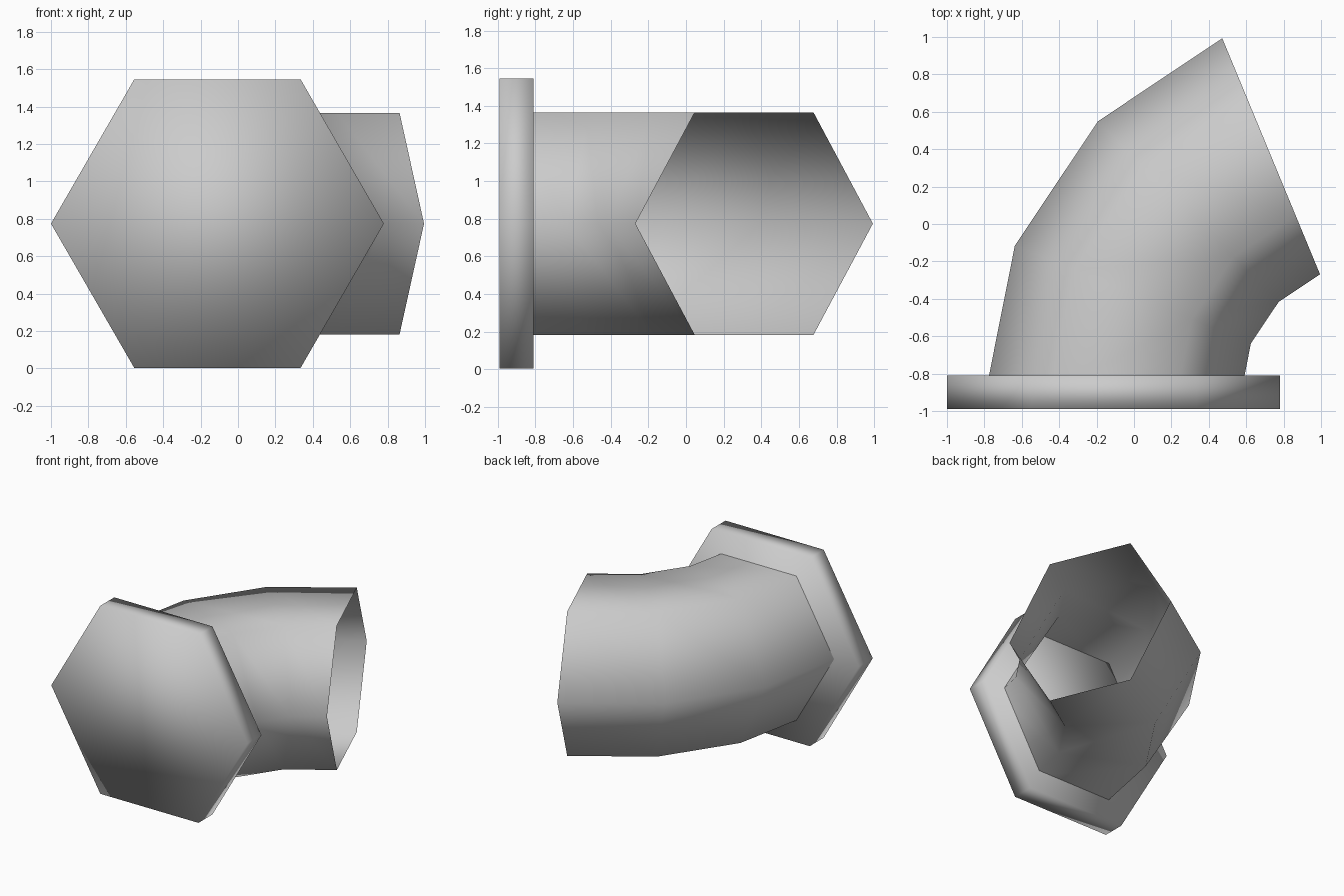
import bpy
import bmesh
from math import sin, cos, pi, radians
from mathutils import Vector

cube = bpy.data.objects.get("Cube")
if cube:
    bpy.data.objects.remove(cube, do_unlink=True)

SIDES = 6
CENTRE = Vector((-0.11, -0.90, 0.774))   # middle of the flange, start of the pipe
PIPE_RADIUS = 0.683
BEND_RADIUS = 1.366
FLANGE_RADIUS = 0.89
FLANGE_HALF = 0.09

grey = bpy.data.materials.new("plain grey")
grey.use_nodes = True
grey.diffuse_color = (0.6, 0.6, 0.6, 1)
grey.node_tree.nodes["Principled BSDF"].inputs["Base Color"].default_value = (0.6, 0.6, 0.6, 1)


def ring(centre, across, radius):
    """Hexagon spanned by a horizontal direction and the vertical."""
    up = Vector((0, 0, 1))
    angles = [2 * pi * i / SIDES for i in range(SIDES)]
    return [centre + radius * (across * cos(t) + up * sin(t)) for t in angles]


def loft(name, rings, capped):
    """Join successive hexagons with quads, optionally closing both ends."""
    bm = bmesh.new()
    loops = [[bm.verts.new(p) for p in r] for r in rings]
    for a, b in zip(loops, loops[1:]):
        for i in range(SIDES):
            j = (i + 1) % SIDES
            bm.faces.new((a[i], a[j], b[j], b[i]))
    if capped:
        bm.faces.new(loops[0])
        bm.faces.new(loops[-1])
    bmesh.ops.recalc_face_normals(bm, faces=bm.faces)
    for f in bm.faces:
        f.smooth = True
    mesh = bpy.data.meshes.new(name)
    bm.to_mesh(mesh)
    bm.free()
    mesh.materials.append(grey)
    obj = bpy.data.objects.new(name, mesh)
    bpy.context.collection.objects.link(obj)
    return obj


# Closed hexagonal flange at the front
loft("flange",
     [ring(CENTRE + Vector((0, y, 0)), Vector((-1, 0, 0)), FLANGE_RADIUS)
      for y in (-FLANGE_HALF, FLANGE_HALF)], True)

# Open, thin-walled pipe bending towards +x in three segments
pivot = CENTRE + Vector((BEND_RADIUS, 0, 0))
pipe_rings = []
for step in range(4):
    a = radians(22.5 * step)
    outward = Vector((-cos(a), sin(a), 0))
    pipe_rings.append(ring(pivot + BEND_RADIUS * outward, outward, PIPE_RADIUS))
loft("bent_pipe", pipe_rings, False)
